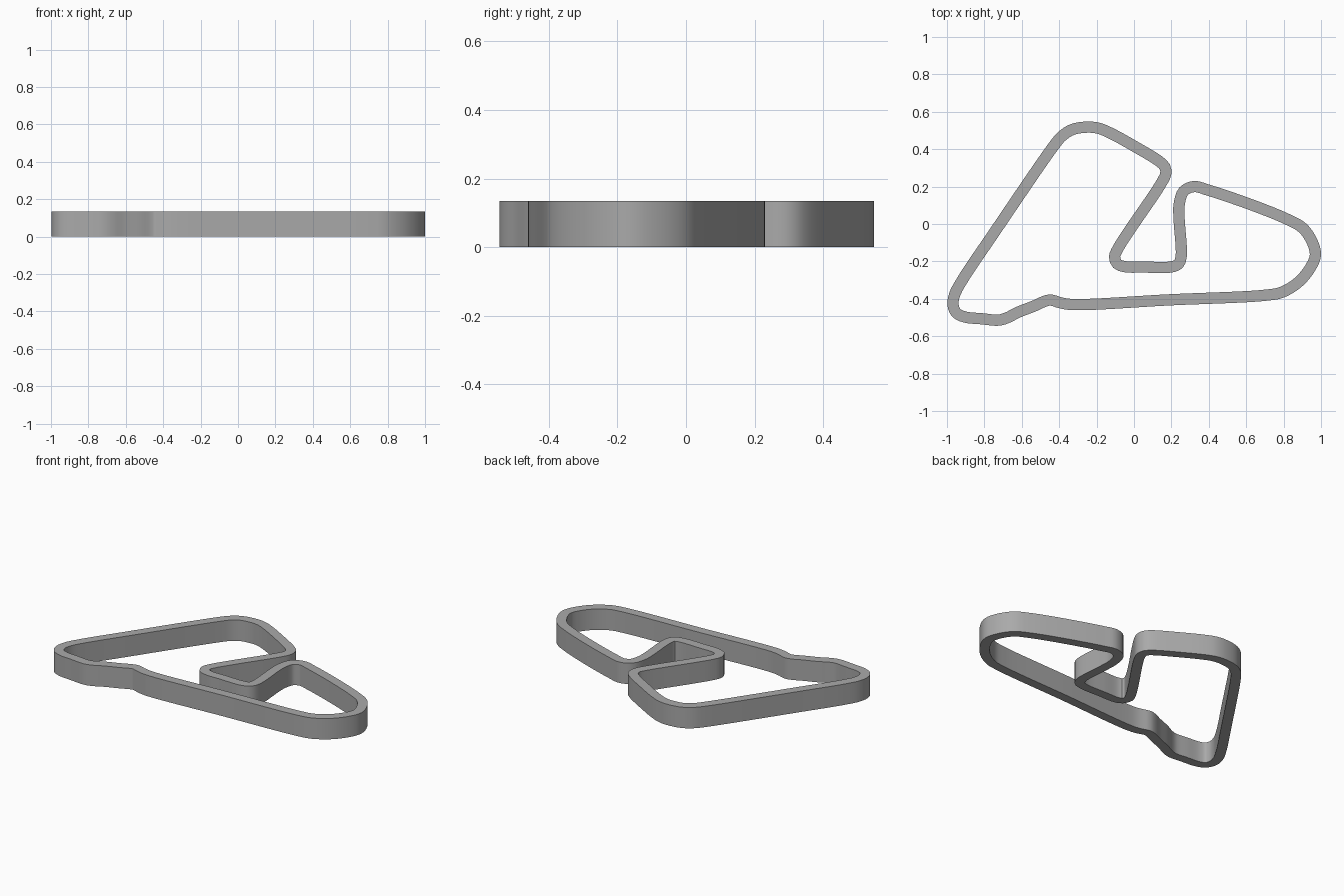
import bpy
import bmesh
from mathutils import Vector

HALF_WIDTH = 0.03
HEIGHT = 0.135
STEP = 0.018

cube = bpy.data.objects.get("Cube")
if cube:
    bpy.data.objects.remove(cube, do_unlink=True)

# Centre line of the closed circuit, counter-clockwise, grouped by section
left_straight = [(-.385, .47), (-.425, .423), (-.755, -.057), (-.915, -.295)]
lower_left_bend = [(-.958, -.375), (-.968, -.43), (-.95, -.475), (-.905, -.497),
                   (-.81, -.507), (-.725, -.514), (-.68, -.502)]
kink = [(-.62, -.472), (-.53, -.437), (-.48, -.414), (-.445, -.406),
        (-.405, -.418), (-.34, -.43)]
front_straight = [(.2, -.405), (.7, -.381)]
right_bend = [(.79, -.365), (.88, -.31), (.945, -.23), (.97, -.165),
              (.95, -.09), (.9, -.02), (.82, .025)]
inner_hairpin = [(.635, .1), (.4, .18), (.32, .2), (.265, .175), (.241, .1),
                 (.241, .03), (.252, -.175), (.238, -.214), (.195, -.23)]
inner_pocket = [(.05, -.23), (-.05, -.228), (-.09, -.213), (-.104, -.175),
                (-.085, -.13), (-.03, -.043)]
back_bend = [(.145, .217), (.17, .27), (.165, .305), (.135, .335), (0, .417),
             (-.13, .488), (-.19, .512), (-.25, .518), (-.33, .505)]
sections = [left_straight, lower_left_bend, kink, front_straight, right_bend,
            inner_hairpin, inner_pocket, back_bend]
controls = [Vector(p) for section in sections for p in section]


def spline_point(p, t):
    """Centripetal Catmull-Rom point between p[1] and p[2]."""
    k = [0.0]
    for a, b in zip(p, p[1:]):
        k.append(k[-1] + (b - a).length ** 0.5)
    u = k[1] + (k[2] - k[1]) * t

    def mix(a, b, lo, hi):
        return a.lerp(b, (u - lo) / (hi - lo))

    a = [mix(p[i], p[i + 1], k[i], k[i + 1]) for i in range(3)]
    b = [mix(a[i], a[i + 1], k[i], k[i + 2]) for i in range(2)]
    return mix(b[0], b[1], k[1], k[2])


def smooth_loop(points):
    n = len(points)
    path = []
    for i in range(n):
        span = [points[(i + j - 1) % n] for j in range(4)]
        steps = max(2, round((span[2] - span[1]).length / STEP))
        path += [spline_point(span, s / steps) for s in range(steps)]
    return path


def build_wall(name, path, material):
    """Sweep a rectangular section around the closed path."""
    bm = bmesh.new()
    n = len(path)
    rings = []
    for i, p in enumerate(path):
        tangent = (path[(i + 1) % n] - path[i - 1]).normalized()
        side = Vector((tangent.y, -tangent.x)) * HALF_WIDTH
        outer, inner = p + side, p - side
        rings.append([bm.verts.new((q.x, q.y, z)) for q, z in
                      ((outer, 0), (outer, HEIGHT), (inner, HEIGHT), (inner, 0))])
    for i in range(n):
        a, b = rings[i], rings[(i + 1) % n]
        for j in range(4):
            k = (j + 1) % 4
            bm.faces.new((a[j], b[j], b[k], a[k]))
    bmesh.ops.recalc_face_normals(bm, faces=bm.faces)
    mesh = bpy.data.meshes.new(name)
    bm.to_mesh(mesh)
    bm.free()
    mesh.materials.append(material)
    obj = bpy.data.objects.new(name, mesh)
    bpy.context.collection.objects.link(obj)
    return obj


# Single plain grey finish
grey = bpy.data.materials.new("grey")
grey.use_nodes = True
colour = (0.4, 0.4, 0.4, 1)
grey.diffuse_color = colour
grey.node_tree.nodes["Principled BSDF"].inputs["Base Color"].default_value = colour

# Circuit wall
wall = build_wall("circuit_wall", smooth_loop(controls), grey)
bpy.ops.object.select_all(action="DESELECT")
wall.select_set(True)
bpy.context.view_layer.objects.active = wall
bpy.ops.object.shade_smooth_by_angle(angle=0.6)
